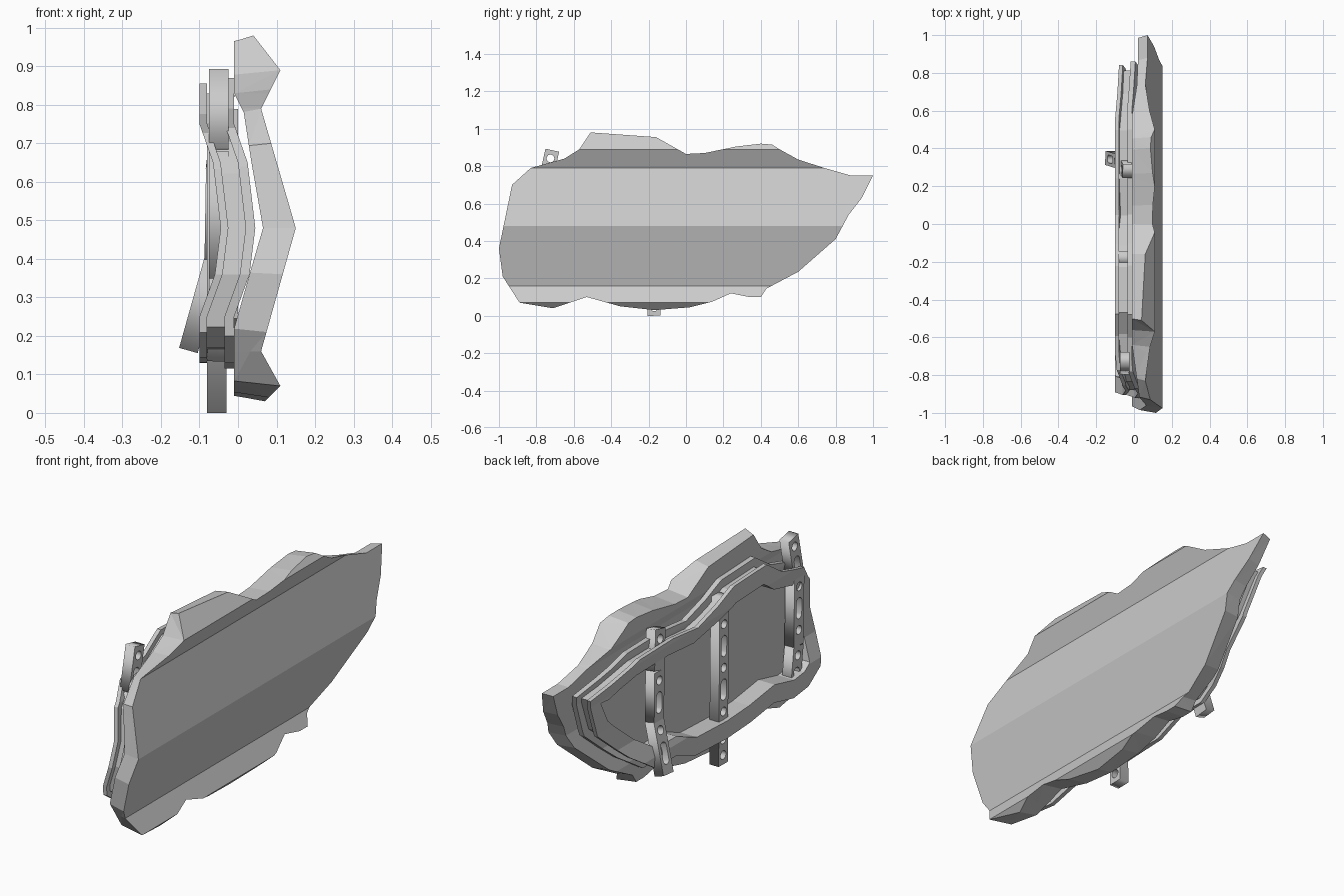
import bpy, bmesh, math
from mathutils import Vector, Matrix

if "Cube" in bpy.data.objects:
    bpy.data.objects.remove(bpy.data.objects["Cube"])

# outlines in (y, z), counter-clockwise starting from the pointed rear tip
PLATE = [(1, .75), (.88, .75), (.74, .79), (.6, .835), (.5, .89), (.46, .915), (.4, .92), (.27, .905),
         (.1, .87), (0, .865), (-.16, .955), (-.51, .98), (-.57, .89), (-.65, .84), (-.83, .79),
         (-.93, .7), (-1, .36), (-.98, .21), (-.89, .07), (-.71, .04), (-.53, .1), (-.35, .05),
         (-.17, .03), (.02, .045), (.14, .075), (.24, .12), (.34, .1), (.4, .1), (.43, .145),
         (.6, .235), (.8, .41), (.87, .54), (.94, .63)]
RING = [(.86, .70), (.7, .73), (.5, .78), (.24, .785), (.05, .765), (-.1, .81), (-.22, .86), (-.48, .87),
        (-.6, .79), (-.78, .74), (-.87, .64), (-.92, .36), (-.9, .2), (-.8, .13), (-.68, .115),
        (-.53, .15), (-.35, .125), (-.17, .115), (.08, .125), (.22, .18), (.38, .18), (.55, .29), (.75, .46)]

# fold profiles (z, x)
OUTER = [(.03, .07), (.07, .11), (.16, .06), (.48, .15), (.79, .06), (.89, .11), (.98, .04)]
INNER = [(.04, -.01), (.22, -.01), (.36, .03), (.48, .065), (.65, .035), (.78, .015), (.83, -.01), (.97, -.01)]
SHIFT = [(0, 0), (.25, 0), (.36, .04), (.48, .055), (.65, .035), (.75, 0), (1, 0)]


def lookup(profile, z):
    if z <= profile[0][0]:
        return profile[0][1]
    for (z0, x0), (z1, x1) in zip(profile, profile[1:]):
        if z <= z1:
            return x0 + (x1 - x0) * (z - z0) / (z1 - z0)
    return profile[-1][1]


def inset(pts, d):
    out = []
    for i, p in enumerate(pts):
        a, b, c = Vector(pts[i - 1]), Vector(p), Vector(pts[(i + 1) % len(pts)])
        u, v = (b - a).normalized(), (c - b).normalized()
        n1, n2 = Vector((-u.y, u.x)), Vector((-v.y, v.x))
        m = (n1 + n2).normalized()
        out.append(tuple(b + m * d / max(m.dot(n1), .75)))
    return out


def folded(name, front, back, profile_f, profile_b, hole=None):
    """Prism between two outlines, optionally with a hole, folded along z."""
    bm = bmesh.new()

    def loop(pts, x):
        return [bm.verts.new((x, y, z)) for y, z in pts]

    def bridge(a, b):
        for i in range(len(a)):
            j = (i + 1) % len(a)
            bm.faces.new((a[i], a[j], b[j], b[i]))

    f, b = loop(front, 1), loop(back, -1)
    bridge(f, b)
    if hole:
        hf, hb = loop(hole, 1), loop(hole, -1)
        bridge(f, hf)
        bridge(b, hb)
        bridge(hf, hb)
    else:
        bm.faces.new(f)
        bm.faces.new(b)
    bmesh.ops.triangulate(bm, faces=bm.faces[:])
    for z in sorted({p[0] for p in profile_f + profile_b}):
        bmesh.ops.bisect_plane(bm, geom=bm.verts[:] + bm.edges[:] + bm.faces[:], dist=1e-5,
                               plane_co=(0, 0, z), plane_no=(0, 0, 1))
    for v in bm.verts:
        xf, xb = lookup(profile_f, v.co.z), lookup(profile_b, v.co.z)
        v.co.x = xb + (xf - xb) * (v.co.x + 1) / 2
    bmesh.ops.recalc_face_normals(bm, faces=bm.faces[:])
    me = bpy.data.meshes.new(name)
    bm.to_mesh(me)
    bm.free()
    ob = bpy.data.objects.new(name, me)
    bpy.context.collection.objects.link(ob)
    return ob


def moved(dx):
    return [(z, x + dx) for z, x in SHIFT]


# outer armour plate
cy, cz = 0, .5
folded("armour_plate", PLATE, [(y * .985, cz + (z - cz) * .97) for y, z in PLATE], OUTER, INNER)

# grooved mounting frame: flange, recessed web, flange
bore = inset(RING, .1)
for name, d, x0, x1 in (("frame_inner_flange", .015, -.10, -.08),
                        ("frame_web", .04, -.08, -.035),
                        ("frame_outer_flange", 0, -.035, -.01)):
    edge = inset(RING, d)
    folded(name, edge, edge, moved(x1), moved(x0), bore)

# flat backing panel inside the frame
panel = inset(RING, .08)
flat = [(0, 0), (1, 0)]
folded("backing_panel", panel, panel, flat, [(z, -.012) for z, x in flat])


# perforated struts
def capsule(cy, half, r):
    pts = []
    for k in range(12):
        a = math.pi * (k + .5) / 6
        pts.append((r * math.cos(a), cy + r * math.sin(a) + math.copysign(half, math.sin(a))))
    return pts


def strut(name, path, width=.075, depth=.05):
    for n, (p, q) in enumerate(zip(path, path[1:])):
        p, q = Vector(p), Vector(q)
        length, w = (q - p).length, width / 2
        shapes = [[(-w, 0), (w, 0), (w, length), (-w, length)]]
        s, k = .045, 0
        while s < length - .03:
            half = .03 if k % 2 and s + .07 < length else 0
            shapes.append(capsule(s + half, half, .021))
            s += 2 * half + .075
            k += 1
        cu = bpy.data.curves.new(name, 'CURVE')
        cu.dimensions, cu.fill_mode, cu.extrude = '2D', 'BOTH', depth / 2
        for pts in shapes:
            sp = cu.splines.new('POLY')
            sp.points.add(len(pts) - 1)
            for pt, (a, b) in zip(sp.points, pts):
                pt.co = (a, b, 0, 1)
            sp.use_cyclic_u = True
        tmp = bpy.data.objects.new(name, cu)
        bpy.context.collection.objects.link(tmp)
        dg = bpy.context.evaluated_depsgraph_get()
        me = bpy.data.meshes.new_from_object(tmp.evaluated_get(dg))
        bpy.data.objects.remove(tmp)
        along = (q - p).normalized()
        face = along.cross(Vector((0, 1, 0))).normalized()
        side = along.cross(face)
        me.transform(Matrix.Translation(p) @ Matrix((side, along, face)).transposed().to_4x4())
        if Matrix((side, along, face)).determinant() < 0:
            me.flip_normals()
        ob = bpy.data.objects.new(f"{name}_{n + 1}", me)
        bpy.context.collection.objects.link(ob)


strut("rear_strut", [(-.035, .28, .82), (-.058, .32, .64), (-.062, .33, .40), (-.128, .35, .165)])
strut("middle_strut", [(-.055, -.17, 0), (-.055, -.18, .81)], .07)
strut("front_strut", [(-.05, -.715, .885), (-.05, -.76, .68), (-.05, -.755, .35), (-.055, -.72, .14)])
